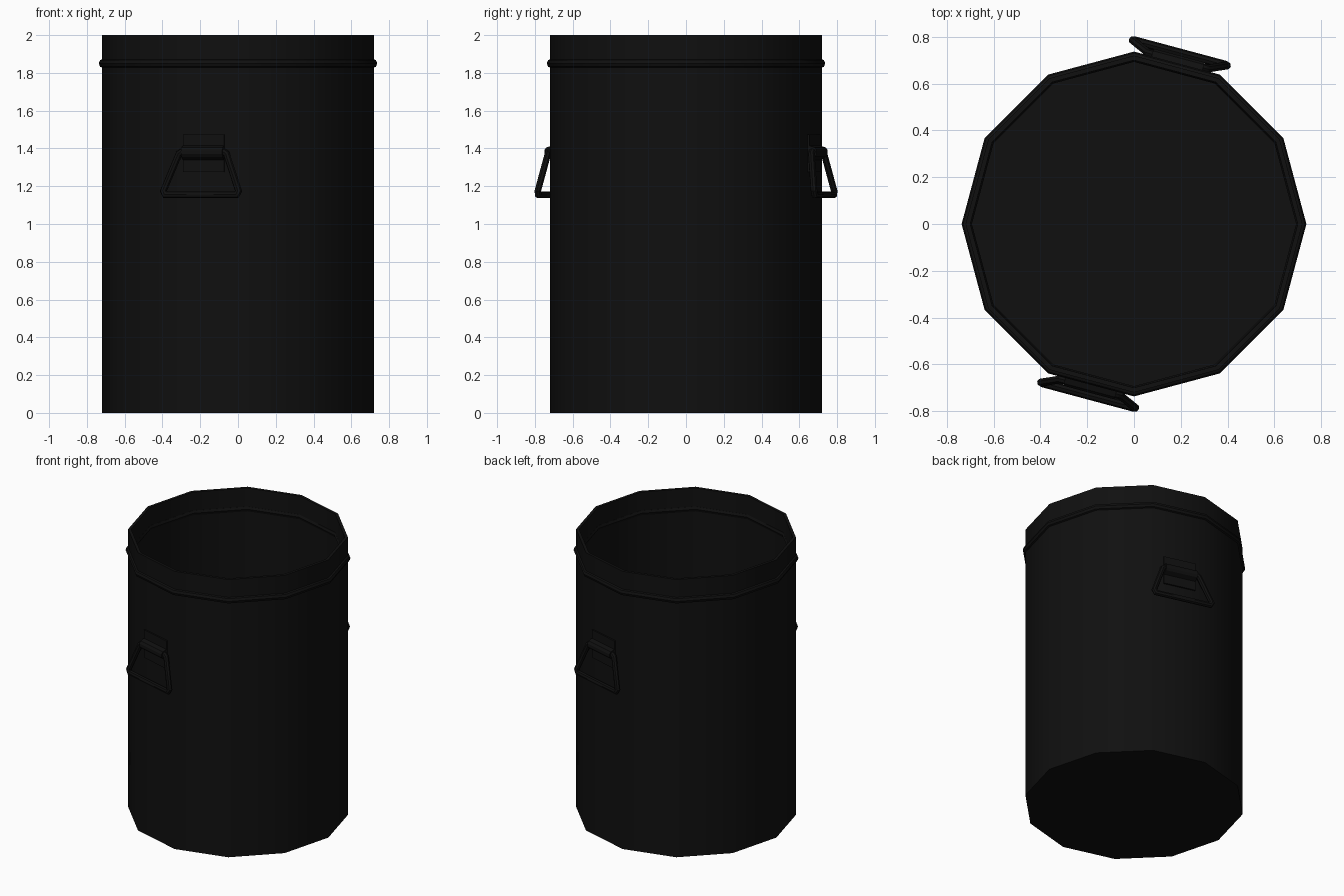
import bpy, bmesh, math
from mathutils import Vector, Matrix

if "Cube" in bpy.data.objects:
    bpy.data.objects.remove(bpy.data.objects["Cube"])

SIDES = 12
mat = bpy.data.materials.new("matte_black")
mat.diffuse_color = (0.005, 0.005, 0.005, 1)
mat.use_nodes = True
mat.node_tree.nodes["Principled BSDF"].inputs["Base Color"].default_value = mat.diffuse_color


def finish(name, bm):
    bmesh.ops.remove_doubles(bm, verts=bm.verts, dist=1e-5)
    bmesh.ops.recalc_face_normals(bm, faces=bm.faces)
    me = bpy.data.meshes.new(name)
    bm.to_mesh(me)
    bm.free()
    me.materials.append(mat)
    ob = bpy.data.objects.new(name, me)
    bpy.context.collection.objects.link(ob)
    return ob


def smooth(ob):
    bpy.ops.object.select_all(action='DESELECT')
    ob.select_set(True)
    bpy.context.view_layer.objects.active = ob
    bpy.ops.object.shade_smooth_by_angle(angle=math.radians(35))


def lathe(name, profile, closed=False):
    bm = bmesh.new()
    vs = [bm.verts.new((r, 0, z)) for r, z in profile]
    pairs = list(zip(vs, vs[1:])) + ([(vs[-1], vs[0])] if closed else [])
    edges = [bm.edges.new(p) for p in pairs]
    bmesh.ops.spin(bm, geom=vs + edges, cent=(0, 0, 0), axis=(0, 0, 1),
                   angle=2 * math.pi, steps=SIDES, use_duplicate=False)
    smooth(finish(name, bm))


# Open twelve-sided drum with a thin wall
lathe("drum_body", [(0, 0), (0.72, 0), (0.72, 2), (0.70, 2), (0.70, 0.02), (0, 0.02)])

# Rounded bead around the outside, below the rim
bead = [(0.715 + 0.022 * math.cos(a), 1.85 + 0.024 * math.sin(a))
        for a in (math.tau * i / 8 for i in range(8))]
lathe("rim_bead", bead, closed=True)


# Closed round bar along a planar loop (mitred corners)
def bar_loop(name, pts, radius, matrix, seg=8):
    bm = bmesh.new()
    pts = [Vector(p) for p in pts]
    n = len(pts)
    plane = (pts[1] - pts[0]).cross(pts[2] - pts[1]).normalized()
    rings = []
    for i, p in enumerate(pts):
        d0 = (p - pts[i - 1]).normalized()
        d1 = (pts[(i + 1) % n] - p).normalized()
        out = (d0 + d1).normalized().cross(plane)
        stretch = 1 / math.cos(d0.angle(d1) / 2)
        rings.append([bm.verts.new(matrix @ (p + out * radius * stretch * math.cos(a)
                                             + plane * radius * math.sin(a)))
                      for a in (math.tau * k / seg for k in range(seg))])
    for i in range(n):
        a, b = rings[i], rings[(i + 1) % n]
        for k in range(seg):
            j = (k + 1) % seg
            bm.faces.new((a[k], a[j], b[j], b[k]))
    smooth(finish(name, bm))


# Strap profile (distance from axis, height) extruded sideways
def strap(name, profile, half, matrix):
    bm = bmesh.new()
    f = bm.faces.new([bm.verts.new(matrix @ Vector((d, -half, z))) for d, z in profile])
    res = bmesh.ops.extrude_face_region(bm, geom=[f])
    move = matrix.to_3x3() @ Vector((0, 2 * half, 0))
    bmesh.ops.translate(bm, vec=move,
                        verts=[v for v in res["geom"] if isinstance(v, bmesh.types.BMVert)])
    finish(name, bm)


# Local frame: x outward from the drum face, y along the face, z up
TOP, LOW = 0.722, 0.758
loop = [(LOW, -0.195, 1.155), (LOW, 0.195, 1.155), (LOW - 0.001, 0.206, 1.175),
        (TOP, 0.130, 1.372), (TOP, 0.115, 1.382),
        (TOP, -0.115, 1.382), (TOP, -0.130, 1.372), (LOW - 0.001, -0.206, 1.175)]
clip = [(0.69, 1.275), (0.706, 1.275), (0.706, 1.34), (0.736, 1.355), (0.746, 1.37),
        (0.746, 1.39), (0.736, 1.405), (0.706, 1.415), (0.706, 1.475), (0.69, 1.475)]
for side, deg in (("front", -105), ("back", 75)):
    m = Matrix.Rotation(math.radians(deg), 4, 'Z')
    bar_loop(side + "_handle", loop, 0.018, m)
    strap(side + "_handle_clip", clip, 0.113, m)
